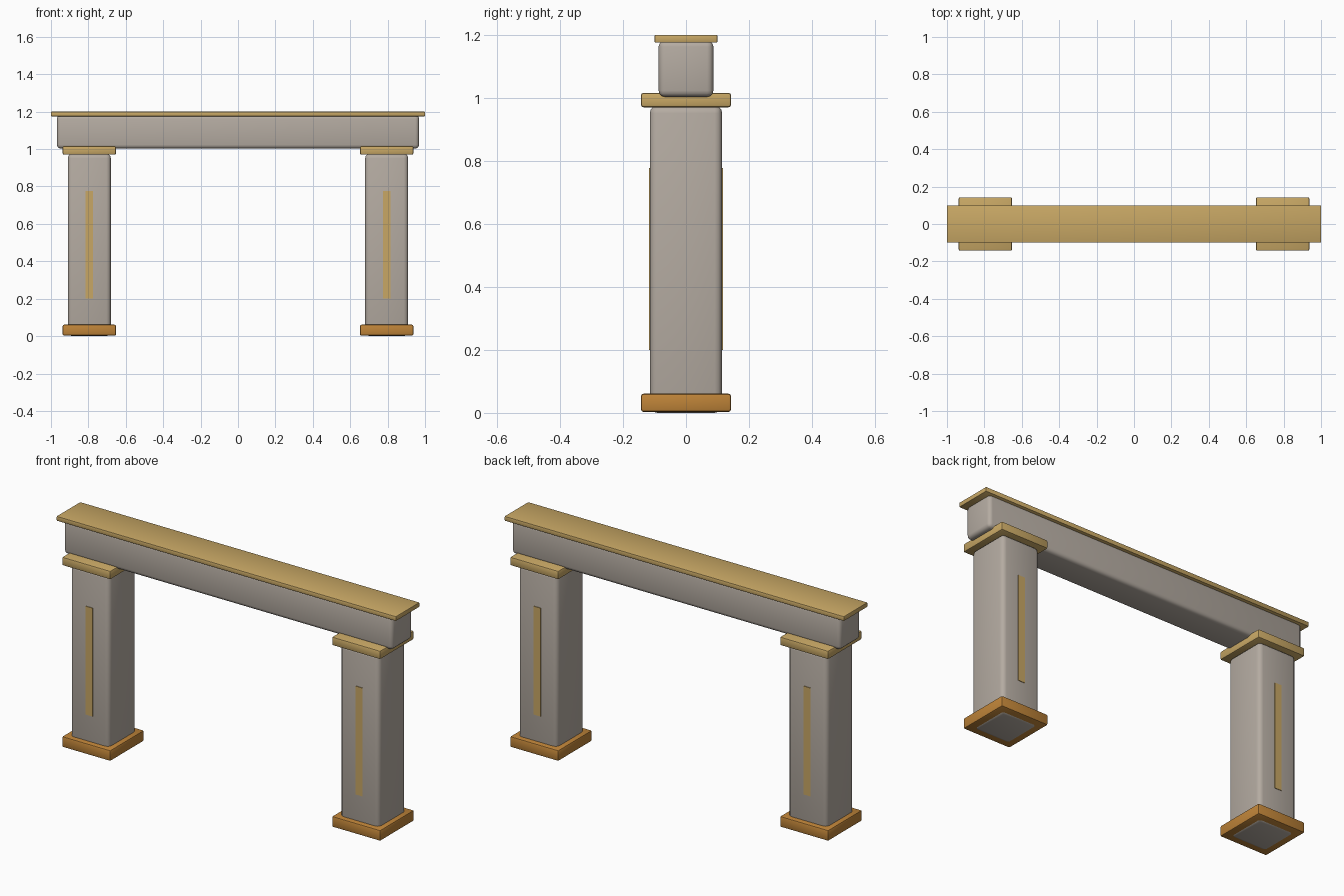
import bpy

if "Cube" in bpy.data.objects:
    bpy.data.objects.remove(bpy.data.objects["Cube"])


def material(name, rgb):
    m = bpy.data.materials.new(name)
    m.diffuse_color = (*rgb, 1)
    m.use_nodes = True
    m.node_tree.nodes["Principled BSDF"].inputs["Base Color"].default_value = m.diffuse_color
    return m


stone = material("warm grey stone", (0.46, 0.41, 0.36))
gold = material("pale gold", (0.58, 0.39, 0.13))
bronze = material("orange bronze", (0.52, 0.23, 0.04))


def box(name, lo, hi, mat, bevel=0.0, segments=2):
    """Box between two corners with rounded edges."""
    bpy.ops.mesh.primitive_cube_add(
        size=1, location=[(a + b) / 2 for a, b in zip(lo, hi)])
    ob = bpy.context.object
    ob.name = name
    ob.scale = [b - a for a, b in zip(lo, hi)]
    bpy.ops.object.transform_apply(location=False, rotation=False, scale=True)
    ob.data.materials.append(mat)
    if bevel:
        mod = ob.modifiers.new("rounded edges", 'BEVEL')
        mod.width = bevel
        mod.segments = segments
        mod.limit_method = 'NONE'
        bpy.ops.object.modifier_apply(modifier=mod.name)
        bpy.ops.object.shade_smooth_by_angle()
    return ob


# two pillars with foot, capital and inlay strips front and back
for side, s in (("left", -1), ("right", 1)):
    x = s * 0.795

    def part(name, hx, hy, z0, z1, mat, bevel, segments=2):
        box(f"{side}_{name}", (x - hx, -hy, z0), (x + hx, hy, z1),
            mat, bevel, segments)

    part("pillar", 0.115, 0.115, 0.0, 0.975, stone, 0.024, 3)
    part("foot", 0.143, 0.143, 0.003, 0.061, bronze, 0.008)
    part("capital", 0.143, 0.143, 0.97, 1.016, gold, 0.008)
    for face, d in (("front", -1), ("back", 1)):
        y = d * 0.115
        box(f"{side}_{face}_inlay", (x - 0.02, y - 0.003, 0.2),
            (x + 0.02, y + 0.003, 0.777), gold)

# lintel beam and its top plate
box("lintel", (-0.968, -0.087, 1.003), (0.968, 0.087, 1.182), stone, 0.02, 3)
box("top_plate", (-1.0, -0.1, 1.175), (1.0, 0.1, 1.2), gold, 0.004)
